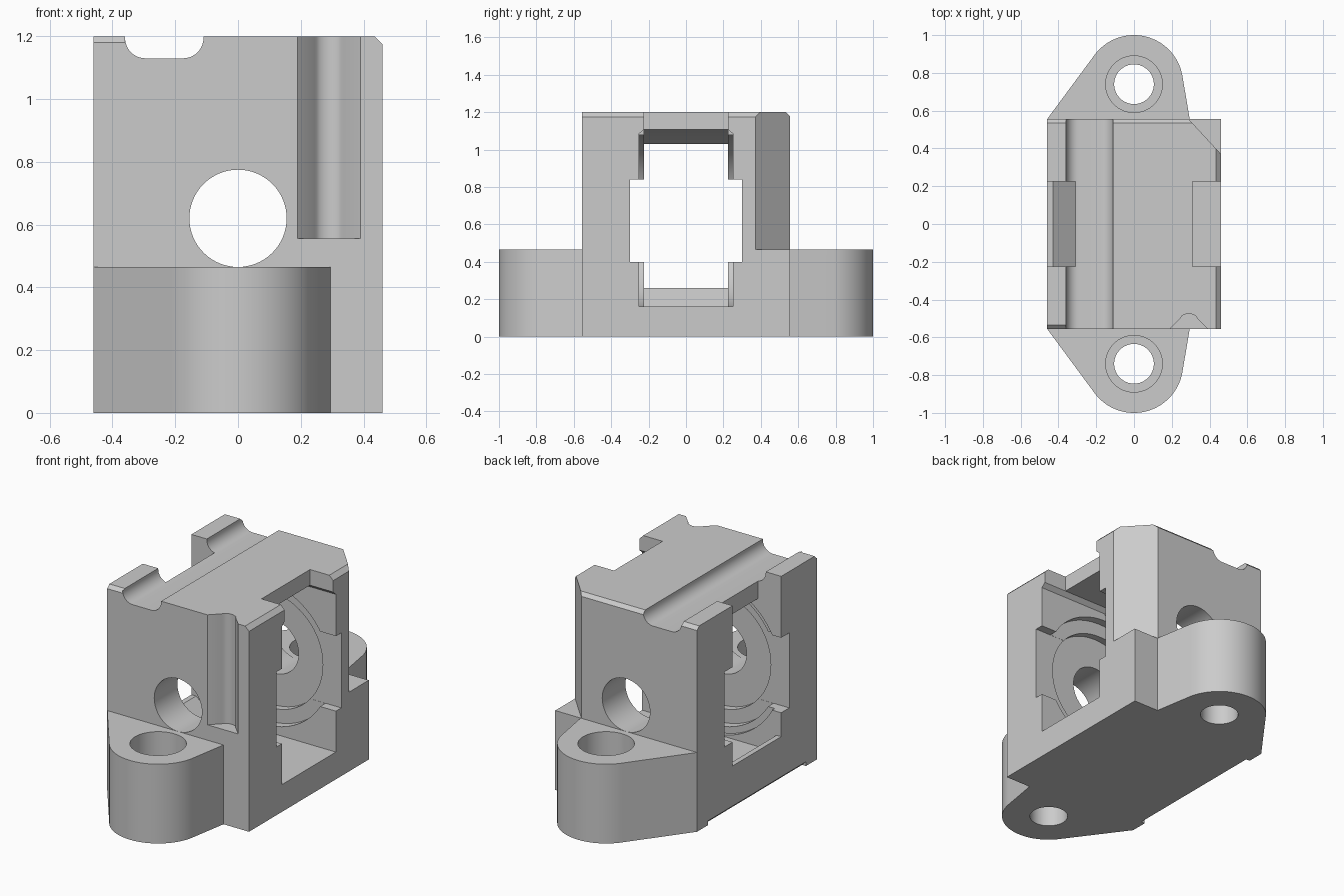
import bpy, bmesh, math
from mathutils import Vector

cube = bpy.data.objects.get("Cube")
if cube:
    bpy.data.objects.remove(cube, do_unlink=True)

grey = bpy.data.materials.new("light_grey")
grey.use_nodes = True
grey.diffuse_color = (0.6, 0.6, 0.6, 1)
grey.node_tree.nodes["Principled BSDF"].inputs["Base Color"].default_value = (0.6, 0.6, 0.6, 1)

# Profile coordinates go to (y, z), (x, z) or (x, y)
PLACE = {
    "x": lambda u, v, w: (w, u, v),
    "y": lambda u, v, w: (u, w, v),
    "z": lambda u, v, w: (u, v, w),
}


def prism(name, points, axis, start, end):
    """Extrude a closed profile along an axis."""
    bm = bmesh.new()
    verts = [bm.verts.new(PLACE[axis](u, v, start)) for u, v in points]
    face = bm.faces.new(verts)
    moved = bmesh.ops.extrude_face_region(bm, geom=[face])["geom"]
    shift = Vector(PLACE[axis](0, 0, end - start))
    bmesh.ops.translate(bm, vec=shift, verts=[g for g in moved if isinstance(g, bmesh.types.BMVert)])
    bmesh.ops.recalc_face_normals(bm, faces=bm.faces)
    mesh = bpy.data.meshes.new(name)
    bm.to_mesh(mesh)
    bm.free()
    mesh.materials.append(grey)
    obj = bpy.data.objects.new(name, mesh)
    bpy.context.collection.objects.link(obj)
    return obj


def arc(cu, cv, r, a0=0, a1=360, n=64):
    full = abs(a1 - a0) == 360
    count = n if full else n + 1
    angles = [math.radians(a0 + (a1 - a0) * i / n) for i in range(count)]
    return [(cu + r * math.cos(a), cv + r * math.sin(a)) for a in angles]


def rect(u0, u1, v0, v1):
    return [(u0, v0), (u1, v0), (u1, v1), (u0, v1)]


def combine(target, tool, operation):
    """Apply a boolean and remove the tool."""
    tool.hide_render = True
    mod = target.modifiers.new("boolean", "BOOLEAN")
    mod.operation, mod.solver, mod.object = operation, "EXACT", tool
    bpy.context.view_layer.objects.active = target
    bpy.ops.object.modifier_apply(modifier=mod.name)
    bpy.data.objects.remove(tool, do_unlink=True)


def cut(points, axis, start, end):
    combine(housing, prism("cutter", points, axis, start, end), "DIFFERENCE")


W, D, H = 0.46, 0.555, 1.2
FLANGE, EAR_Y, EAR_R = 0.465, 0.74, 0.26
BORE_Z = 0.62

# Main block: section with chamfered edges and the rounded groove on top
section = [(-W + 0.025, 0), (W, 0), (W, H - 0.025), (W - 0.025, H), (-0.11, H)]
section += arc(-0.175, 1.195, 0.065, 0, -90, 10)
section += arc(-0.295, 1.195, 0.065, -90, -180, 10)
section += [(-0.36, H), (-W, H), (-W, 0.025)]
housing = prism("housing", section, "y", -D, D)


def tangent_angle(px, py, side):
    """Angle on the ear circle where a line from the point touches it."""
    dx, dy = px, py - EAR_Y
    return math.degrees(math.atan2(dy, dx) + side * math.acos(EAR_R / math.hypot(dx, dy)))


# Screw ears at the front and back
a_right = tangent_angle(0.295, D, 1)
a_left = tangent_angle(-W, D, -1) % 360
ear = arc(0, EAR_Y, EAR_R, a_right, a_left, 48)
ear += [(-W, D), (-W, D - 0.1), (0.295, D - 0.1), (0.295, D)]
for side in (-1, 1):
    combine(housing, prism("ear", [(x, side * y) for x, y in ear], "z", 0, FLANGE), "UNION")
    cut(arc(0, side * EAR_Y, 0.105), "z", -0.1, 0.6)
    cut(arc(0, side * EAR_Y, 0.15), "z", 0.2, 0.6)

# Corner chamfer above the rear ear
cut([(0.29, D), (0.49, 0.338), (0.6, 0.4), (0.6, 0.7), (0.29, 0.7)], "z", FLANGE, 1.4)

# Small chamfers along the top edges
cut([(D - 0.02, H), (D - 0.02, 1.3), (0.65, 1.3), (0.65, H - 0.02), (D, H - 0.02)], "x", -0.6, 0.6)
cut([(0.02 - D, H), (0.02 - D, 1.3), (-0.65, 1.3), (-0.65, H - 0.02), (-D, H - 0.02)], "x", -0.6, -0.36)

# Vertical groove in the front face
groove = [(0.18, -0.57), (0.19, -D), (0.245, -0.5)] + arc(0.29, -0.535, 0.06, 130, 50, 8)
groove += [(0.335, -0.5), (0.39, -D), (0.4, -0.57)]
cut(groove, "z", 0.555, 1.4)

# Wheel cavity: side opening, round pocket, ramped slot and open top notches
cut([(-0.25, 0.16), (0.25, 0.16), (0.25, 1.085), (0.225, 1.108), (-0.225, 1.108), (-0.25, 1.085)],
    "x", 0, 0.6)
cut(arc(0, BORE_Z, 0.458, n=96), "y", -0.25, 0.25)
cut([(-0.6, 0.26), (-0.43, 0.26), (-0.31, 0.162), (0.1, 0.162), (0.1, 1.106),
     (-0.1, 1.106), (-0.31, 1.03), (-0.6, 1.03)], "y", -0.225, 0.225)
cut(rect(-0.6, -0.31, -0.225, 0.225), "z", 0.9, 1.4)
cut(rect(0.31, 0.6, -0.225, 0.225), "z", 0.9, 1.4)

# Bearing track, stepped seats and the shaft bore
cut(rect(-0.3, 0.3, 0.4, 0.84), "x", -0.6, 0.6)
cut(arc(0, BORE_Z, 0.42, n=96), "y", -0.299, 0.299)
cut(arc(0, BORE_Z, 0.34, n=96), "y", -0.34, 0.34)
cut(arc(0, BORE_Z, 0.155), "y", -0.7, 0.7)

# Smooth the curved walls and keep the edges sharp
bpy.ops.object.select_all(action="DESELECT")
housing.select_set(True)
bpy.context.view_layer.objects.active = housing
bpy.ops.object.shade_smooth_by_angle(angle=math.radians(25))
